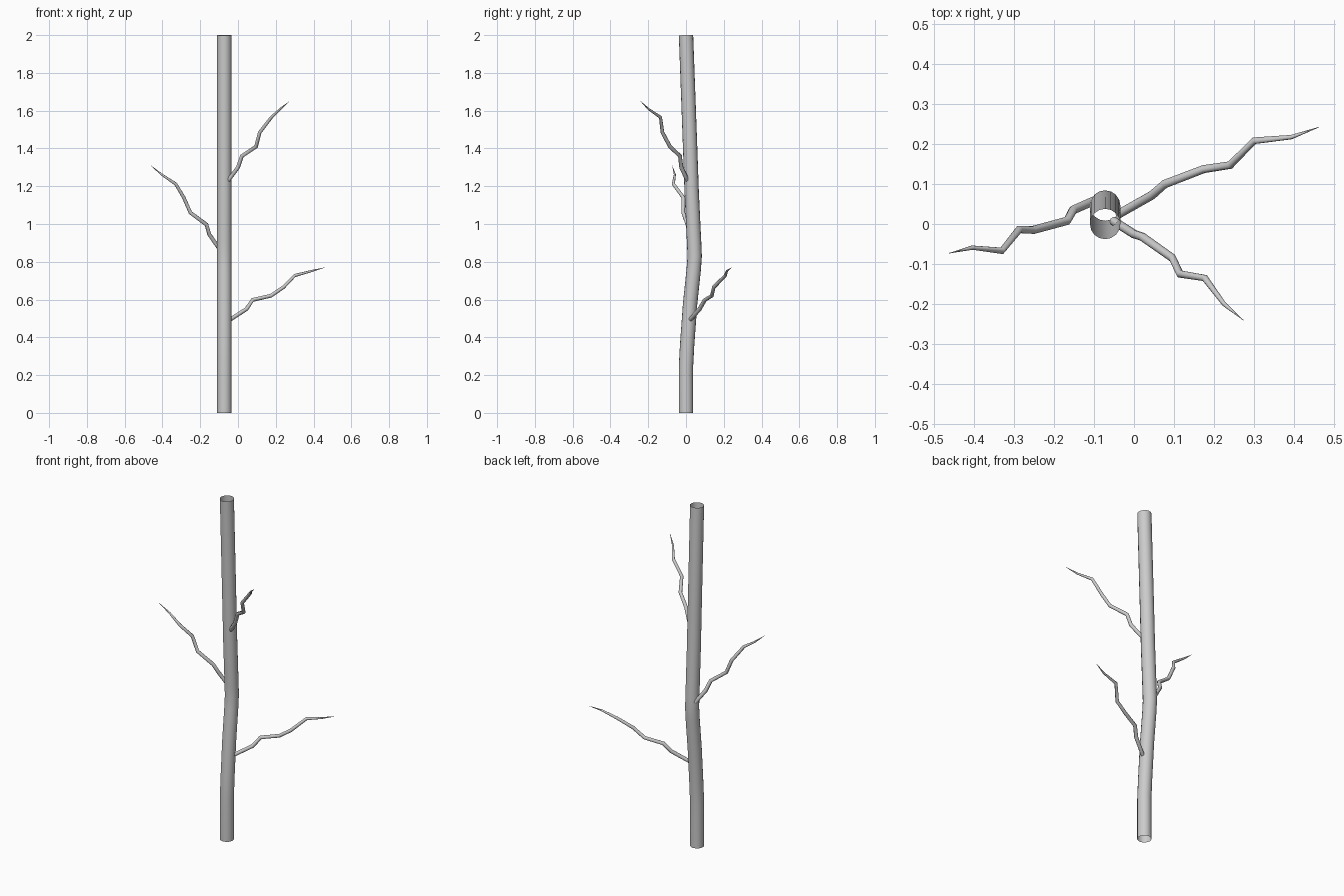
import bpy
import math


def tube(name, pts, radius, taper, sides):
    """Open tube swept along a bent path, with a radius factor per point."""
    cu = bpy.data.curves.new(name, 'CURVE')
    cu.dimensions = '3D'
    cu.bevel_depth = radius
    cu.bevel_resolution = (sides - 4) // 2
    cu.use_fill_caps = False
    sp = cu.splines.new('POLY')
    sp.points.add(len(pts) - 1)
    for p, co, t in zip(sp.points, pts, taper):
        p.co = (*co, 1)
        p.radius = t
    ob = bpy.data.objects.new(name, cu)
    bpy.context.collection.objects.link(ob)
    bpy.ops.object.select_all(action='DESELECT')
    ob.select_set(True)
    bpy.context.view_layer.objects.active = ob
    bpy.ops.object.convert(target='MESH')
    bpy.ops.object.shade_smooth_by_angle(angle=math.radians(50))
    return bpy.context.object


# Trunk: hollow stem that bows backward in the middle
TX = -0.072
trunk = [(0.0, 0.0), (0.0, 0.25), (0.006, 0.36), (0.022, 0.58), (0.041, 0.76), (0.046, 0.83),
         (0.043, 0.9), (0.03, 1.17), (0.022, 1.4), (0.0, 2.0)]
tube("trunk", [(TX, y, z) for y, z in trunk], 0.038, [1] * len(trunk), 16)

# Branches: crooked twigs tapering to a point
branches = {
    "lower_right_branch": [
        (-0.04, 0.024, 0.495), (0.045, 0.072, 0.55), (0.077, 0.10, 0.598),
        (0.174, 0.137, 0.62), (0.24, 0.147, 0.665), (0.30, 0.208, 0.727),
        (0.393, 0.217, 0.752), (0.462, 0.242, 0.77)],
    "upper_right_branch": [
        (-0.052, 0.008, 1.23), (0.0, -0.025, 1.30), (0.021, -0.032, 1.36),
        (0.096, -0.085, 1.41), (0.115, -0.125, 1.485), (0.177, -0.135, 1.565),
        (0.225, -0.20, 1.61), (0.273, -0.24, 1.65)],
    "left_branch": [
        (-0.10, 0.058, 0.87), (-0.152, 0.035, 0.945), (-0.167, 0.008, 0.997),
        (-0.252, -0.015, 1.06), (-0.287, -0.014, 1.14), (-0.33, -0.067, 1.212),
        (-0.404, -0.059, 1.262), (-0.462, -0.073, 1.31)],
}
for name, pts in branches.items():
    tube(name, pts, 0.011, [1, 1, 0.97, 0.93, 0.9, 0.8, 0.5, 0.05], 8)
